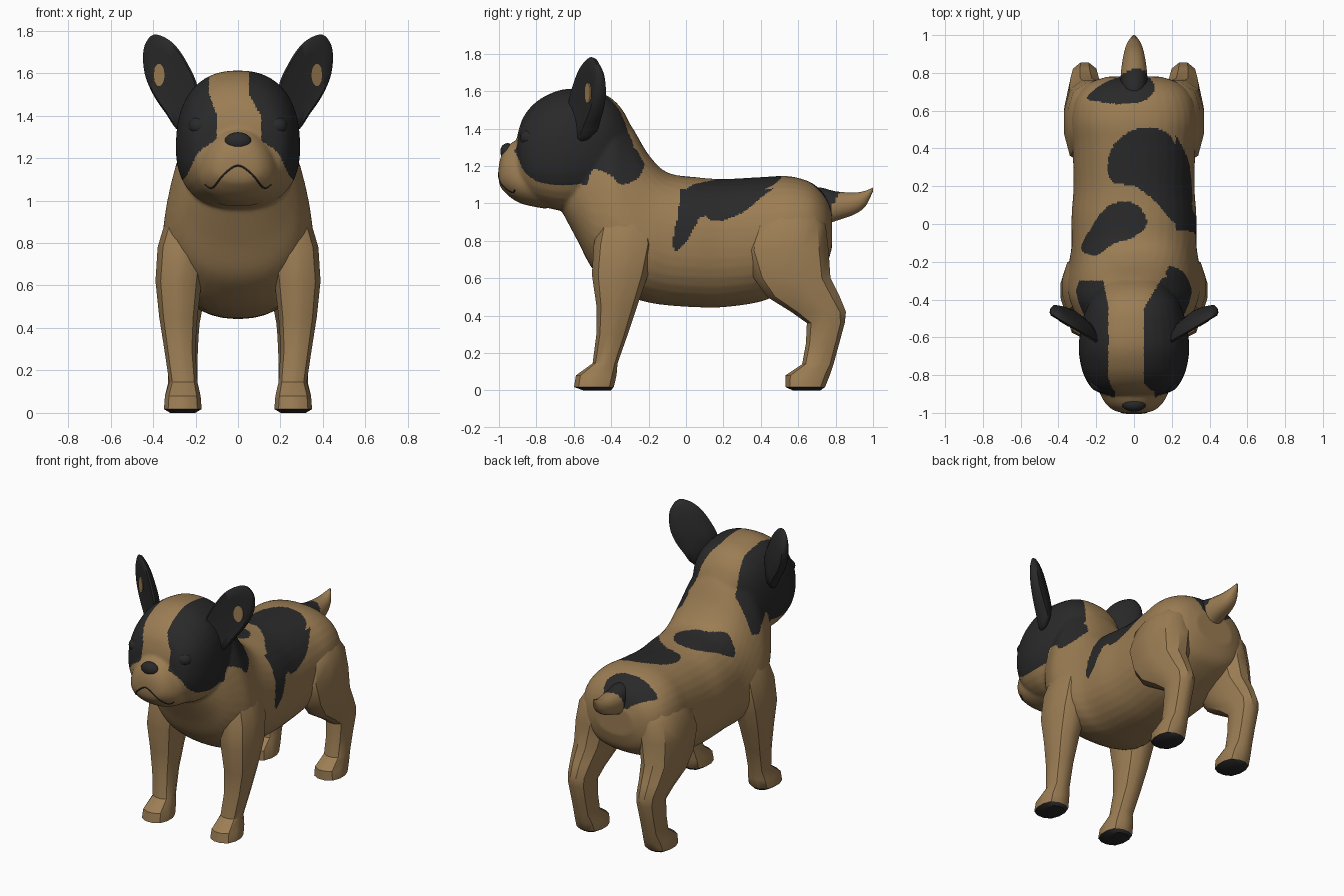
import bpy, bmesh, math
from mathutils import Vector

if "Cube" in bpy.data.objects:
    bpy.data.objects.remove(bpy.data.objects["Cube"])

TAU = 2 * math.pi


def material(name, rgb):
    m = bpy.data.materials.new(name)
    m.diffuse_color = (*rgb, 1)
    m.use_nodes = True
    m.node_tree.nodes["Principled BSDF"].inputs["Base Color"].default_value = m.diffuse_color
    return m


BROWN = material("brown_coat", (0.33, 0.205, 0.088))
BLACK = material("black_coat", (0.022, 0.022, 0.023))


def finish(name, bm, mats=(BROWN, BLACK), angle=35):
    """Turn a bmesh into a shaded object."""
    bmesh.ops.recalc_face_normals(bm, faces=bm.faces)
    me = bpy.data.meshes.new(name)
    bm.to_mesh(me)
    bm.free()
    ob = bpy.data.objects.new(name, me)
    bpy.context.collection.objects.link(ob)
    for m in mats:
        me.materials.append(m)
    shade(ob, angle)
    return ob


def shade(ob, angle):
    bpy.ops.object.select_all(action='DESELECT')
    ob.select_set(True)
    bpy.context.view_layer.objects.active = ob
    bpy.ops.object.shade_smooth_by_angle(angle=math.radians(angle))


def refine(rows, steps, closed=False):
    """Catmull-Rom interpolation between stations."""
    n = len(rows)
    out = []
    for i in range(n if closed else n - 1):
        ids = [(i + d) % n if closed else max(0, min(n - 1, i + d)) for d in (-1, 0, 1, 2)]
        for s in range(steps):
            t = s / steps
            out.append([0.5 * (2 * b + (c - a) * t + (2 * a - 5 * b + 4 * c - d) * t * t
                               + (3 * b - a - 3 * c + d) * t ** 3)
                        for a, b, c, d in zip(*(rows[j] for j in ids))])
    return out if closed else out + [list(rows[-1])]


def oval(n, power):
    """Unit superellipse points."""
    for i in range(n):
        c, s = math.cos(TAU * (i + .5) / n), math.sin(TAU * (i + .5) / n)
        r = (abs(c) ** power + abs(s) ** power) ** (-1 / power)
        yield c * r, s * r


def skin(bm, rings):
    """Join rings of points into a closed tube."""
    vs = [[bm.verts.new(p) for p in ring] for ring in rings]
    n = len(vs[0])
    for a, b in zip(vs, vs[1:]):
        for i in range(n):
            bm.faces.new((a[i], a[(i + 1) % n], b[(i + 1) % n], b[i]))
    bm.faces.new(vs[0])
    bm.faces.new(vs[-1])


def long_loft(bm, rows, n=40, power=2.3, steps=5):
    """Stations along y: (y, top, bottom, half width, narrowing towards the top)."""
    skin(bm, [[(w * u * (1 - k * v), y, (t + b) / 2 + (t - b) / 2 * v) for u, v in oval(n, power)]
              for y, t, b, w, k in refine(rows, steps)])


def leg(name, rows, side):
    """Stations along z: (z, y front, y back, x inner, x outer)."""
    bm = bmesh.new()
    skin(bm, [[(side * ((x0 + x1) / 2 + (x1 - x0) / 2 * u), (y0 + y1) / 2 + (y1 - y0) / 2 * v, z)
               for u, v in oval(12, 2.6)] for z, y0, y1, x0, x1 in rows])
    for f in bm.faces:
        f.material_index = int(f.calc_center_median().z < 0.012)  # dark pads
    return finish(name, bm)


def inside(px, py, poly):
    hit = False
    for (x1, y1), (x2, y2) in zip(poly, poly[1:] + poly[:1]):
        if (y1 > py) != (y2 > py) and px < (x2 - x1) * (py - y1) / (y2 - y1) + x1:
            hit = not hit
    return hit


# Coat markings: outlines seen from the top (x, y) and from the side (y, z)
BACK = [(-.14, .3), (-.1, .43), (.04, .51), (.19, .47), (.26, .27), (.34, .1),
        (.34, -.04), (.22, 0), (.1, .13), (0, .2), (-.11, .22)]
WITHERS = [(-.28, -.13), (-.22, -.01), (-.13, .1), (0, .11), (.07, .01), (0, -.07), (-.1, -.1), (-.2, -.165)]
RUMP = [(-.25, .67), (-.17, .74), (-.08, .78), (0, .82), (.06, .8), (.11, .72), (.05, .65), (-.08, .635), (-.2, .65)]
FLANK = [(0, 1.12), (.5, 1.14), (.4, 1.03), (.3, .95), (.2, .91), (.13, .91), (.09, .945), (.05, .88),
         (0, .79), (-.06, .75), (-.065, .84), (-.035, .95), (-.03, 1.05)]
MASK = [(-.94, 1.7), (-.925, 1.33), (-.9, 1.25), (-.865, 1.17), (-.8, 1.12), (-.7, 1.08), (-.6, 1.07), (-.53, 1.1),
        (-.5, 1.18), (-.4, 1.15), (-.35, 1.1), (-.25, 1.14), (-.22, 1.25), (-.28, 1.3), (-.29, 1.4), (-.35, 1.5),
        (-.42, 1.64)]
BACK, WITHERS, RUMP, FLANK, MASK = (refine(s, 4, True) for s in (BACK, WITHERS, RUMP, FLANK, MASK))


def is_black(p):
    x, y, z = p
    if y < -.2 and z > 1:
        f = min(1, max(0, (1.5 - z) / .1)) if y < -.6 else 0
        widen = .6 * max(0, y + .45)
        blaze = -.135 + .035 * f - .3 * widen < x < .05 + .06 * f + widen
        if blaze or (x < 0 and y > -.3):
            return False
        return z > 1.42 - 1.25 * abs(x) and inside(y, z, MASK)
    if x > .22 and z < 1.1 and inside(y, z, FLANK):
        return True
    return z > (1.0 if y > .775 else .93) and any(inside(x, y, s) for s in (BACK, WITHERS, RUMP))


def paint(ob):
    for f in ob.data.polygons:
        f.material_index = int(is_black(f.center))


# Body: torso, head and muzzle fused into one skin
bm = bmesh.new()
long_loft(bm, [(-.66, 1.2, .95, .17, 0), (-.58, 1.3, .8, .24, .05), (-.5, 1.42, .65, .29, .17),
               (-.4, 1.53, .56, .322, .3), (-.3, 1.425, .5, .333, .32), (-.2, 1.26, .47, .335, .18),
               (-.1, 1.165, .455, .33, .03), (.05, 1.14, .445, .33, 0), (.2, 1.13, .445, .32, 0),
               (.4, 1.14, .475, .325, 0), (.55, 1.145, .54, .335, 0), (.67, 1.11, .6, .31, 0),
               (.745, 1.04, .66, .24, 0), (.78, .95, .76, .14, 0)])
long_loft(bm, [(-.28, 1.38, 1.18, .11, 0), (-.34, 1.5, 1.1, .18, 0), (-.42, 1.575, 1.02, .24, 0),
               (-.52, 1.605, .98, .275, .04), (-.65, 1.61, .96, .292, .05), (-.75, 1.575, .98, .28, .05),
               (-.82, 1.525, 1.01, .256, .04), (-.87, 1.46, 1.05, .222, 0), (-.895, 1.39, 1.1, .175, 0),
               (-.905, 1.34, 1.16, .1, 0)], power=2.4)
long_loft(bm, [(-.75, 1.36, .97, .19, .2), (-.87, 1.35, .995, .183, .2), (-.93, 1.325, 1.025, .16, .2),
               (-.97, 1.29, 1.06, .128, .2), (-.993, 1.24, 1.09, .09, .2), (-1.002, 1.19, 1.13, .04, .2)], power=2.2)
body = finish("body", bm)
rm = body.modifiers.new("fuse", 'REMESH')
rm.mode = 'VOXEL'
rm.voxel_size = 0.0095
sm = body.modifiers.new("soften", 'SMOOTH')
sm.factor, sm.iterations = 0.5, 9
for name in ("fuse", "soften"):
    bpy.context.view_layer.objects.active = body
    bpy.ops.object.modifier_apply(modifier=name)
paint(body)
shade(body, 40)

# Tail
bm = bmesh.new()
long_loft(bm, [(.64, 1.08, .9, .06, 0), (.72, 1.085, .88, .07, 0), (.8, 1.065, .905, .07, 0), (.9, 1.058, .94, .055, 0),
               (.96, 1.068, .985, .035, 0), (1.0, 1.085, 1.065, .006, 0)], n=16, steps=8)
paint(finish("tail", bm))

# Legs
FRONT = [(0, -.55, -.4, .2, .32), (.018, -.6, -.385, .17, .35), (.08, -.59, -.37, .175, .345),
         (.145, -.5, -.365, .19, .325), (.3, -.48, -.31, .2, .348), (.45, -.48, -.26, .19, .372),
         (.62, -.505, -.2, .17, .39), (.78, -.495, -.165, .15, .38), (.93, -.46, -.18, .12, .335),
         (1.07, -.42, -.24, .1, .25)]
HIND = [(0, .57, .72, .2, .32), (.018, .53, .745, .17, .35), (.08, .53, .77, .175, .345), (.14, .62, .79, .19, .33),
        (.25, .64, .82, .19, .33), (.36, .645, .85, .185, .335), (.42, .56, .857, .18, .342),
        (.5, .43, .825, .165, .357), (.6, .36, .775, .14, .37), (.75, .31, .765, .1, .372),
        (.88, .35, .75, .08, .352), (.98, .42, .7, .08, .29), (1.03, .47, .64, .08, .2)]

# Ear outline (x, z), front face slanting back towards the outside
EAR = [[.21, 1.42], [.19, 1.53], [.235, 1.64], [.295, 1.73], [.36, 1.775], [.41, 1.775], [.445, 1.71],
       [.44, 1.6], [.40, 1.5], [.34, 1.41], [.275, 1.33]]


def ear_point(x, z, back, side):
    taper = 1.25 - max(0, (z - 1.4) * 1.7)
    return Vector((side * x, -.635 + (x - .19) * .6 + back * taper, z))


for side, label in ((1, "right"), (-1, "left")):
    leg(label + "_front_leg", FRONT, side)
    leg(label + "_hind_leg", HIND, side)

    bm = bmesh.new()
    cx, cz = .34, 1.58
    outline = refine(EAR, 4, True)
    skin(bm, [[ear_point(cx + (x - cx) * s, cz + (z - cz) * s, o, side) for x, z in outline]
              for s, o in ((.03, .005), (.6, .005), (.93, 0), (1, .015), (.96, .045), (.8, .075), (.45, .09), (.03, .095))])
    finish(label + "_ear", bm, (BLACK,), 50)

    # Inner ear spot, a thin plate
    bm = bmesh.new()
    skin(bm, [[ear_point(.372 + .026 * u, 1.59 + .055 * v, o, side) for u, v in oval(16, 2)] for o in (-.003, .004)])
    finish(label + "_inner_ear", bm, (BROWN,))


def ball(name, centre, size):
    bm = bmesh.new()
    bmesh.ops.create_uvsphere(bm, u_segments=20, v_segments=12, radius=1)
    for v in bm.verts:
        v.co = Vector(centre) + Vector(a * b for a, b in zip(v.co, size))
    return finish(name, bm, (BLACK,), 60)


# Eyes and nose
for side, label in ((1, "right"), (-1, "left")):
    ball(label + "_eye", (side * .182, -.838, 1.35), (.052, .05, .046))
ball("nose", (0, -.955, 1.277), (.064, .038, .045))

# Mouth line, laid on the muzzle surface
cu = bpy.data.curves.new("mouth", 'CURVE')
cu.dimensions = '3D'
cu.bevel_depth = 0.004
path = []
for x, z in refine([[-.155, 1.075], [-.12, 1.06], [-.065, 1.125], [0, 1.165], [.065, 1.125], [.12, 1.06], [.155, 1.075]], 4):
    hit, loc, _, _ = body.ray_cast((x, -2, z), (0, 1, 0))
    if hit:
        path.append(loc)
sp = cu.splines.new('POLY')
sp.points.add(len(path) - 1)
for pt, co in zip(sp.points, path):
    pt.co = (*co, 1)
cu.materials.append(BLACK)
bpy.context.collection.objects.link(bpy.data.objects.new("mouth", cu))
